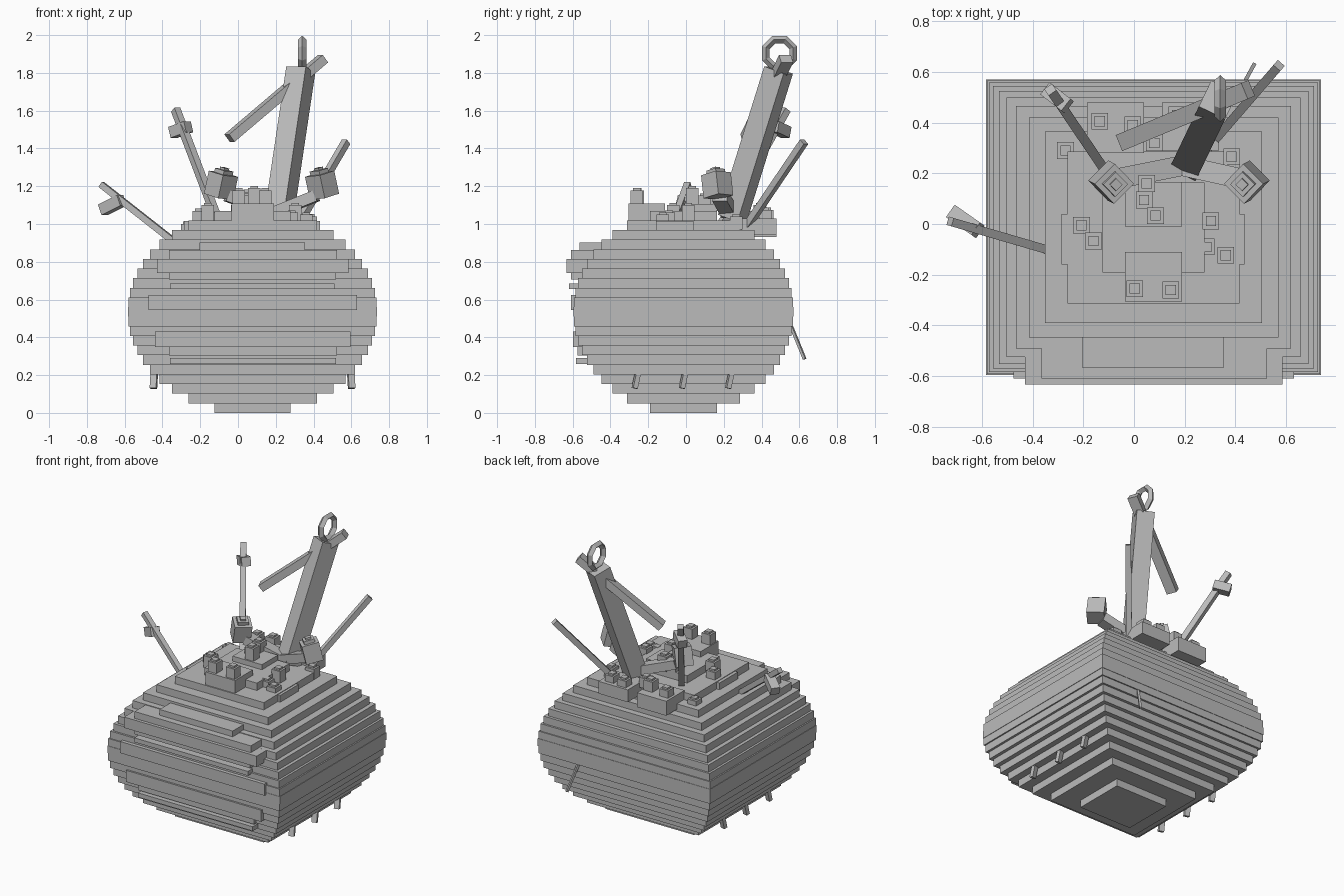
import bpy, math
from mathutils import Vector, Matrix, Euler

grey = bpy.data.materials.new("stone_grey")
grey.diffuse_color = (0.5, 0.5, 0.5, 1)


def finish(name, matrix):
    ob = bpy.context.object
    ob.name = name
    ob.matrix_world = matrix
    ob.data.materials.append(grey)
    return ob


def solid(name, centre, size, rot=None):
    bpy.ops.mesh.primitive_cube_add(size=1)
    r = rot.to_matrix().to_4x4() if rot else Matrix.Identity(4)
    return finish(name, Matrix.Translation(centre) @ r @ Matrix.Diagonal((*size, 1)))


def box(name, x0, x1, y0, y1, z0, z1):
    return solid(name, ((x0 + x1) / 2, (y0 + y1) / 2, (z0 + z1) / 2),
                 (x1 - x0, y1 - y0, z1 - z0))


def beam(name, a, b, w, d=None):
    a, b = Vector(a), Vector(b)
    v = b - a
    return solid(name, (a + b) / 2, (w, d or w, v.length), v.to_track_quat('Z', 'Y'))


def block(name, x, y, z0, z1, s=0.066):
    # small block with a stud on top
    box(name, x - s / 2, x + s / 2, y - s / 2, y + s / 2, z0, z1)
    box(name + "_stud", x - 0.02, x + 0.02, y - 0.02, y + 0.02, z1, z1 + 0.012)


# Round body of stacked square layers
CX, CY, R, N = 0.077, -0.013, 0.535, 21
for i in range(N):
    t = 2 * R / N
    k = math.sqrt(1 - (((i + 0.5) * t - R) / R) ** 2)
    box("body_layer", CX - 0.66 * k, CX + 0.66 * k, CY - 0.582 * k, CY + 0.582 * k,
        i * t, (i + 1) * t)

# Plates across the front
for x0, x1, y0, z0, z1 in (
        (-0.205, 0.355, -0.565, 0.86, 0.902), (-0.365, 0.525, -0.61, 0.815, 0.862),
        (-0.43, 0.585, -0.632, 0.74, 0.815), (-0.365, 0.52, -0.61, 0.705, 0.74),
        (-0.36, 0.51, -0.62, 0.655, 0.685), (-0.475, 0.63, -0.61, 0.545, 0.625),
        (-0.44, 0.595, -0.597, 0.35, 0.43), (-0.365, 0.525, -0.575, 0.305, 0.35),
        (-0.36, 0.52, -0.582, 0.26, 0.29)):
    box("front_plate", x0, x1, y0, -0.44, z0, z1)

# Short spikes under each side
for s in (-1, 1):
    for y in (-0.265, -0.015, 0.23):
        beam("under_spike", (CX + s * 0.525, y - 0.007, 0.13),
             (CX + s * 0.515, y + 0.03, 0.30), 0.035, 0.025)
beam("back_spike", (0.425, 0.54, 0.50), (0.473, 0.628, 0.285), 0.015)

# Raised platforms on the top
for p in ((-0.035, 0.19, -0.305, -0.11, 1.0, 1.108), (-0.035, 0.19, -0.01, 0.165, 1.0, 1.105),
          (-0.285, -0.06, -0.16, 0.04, 0.92, 1.015), (0.21, 0.435, -0.16, 0.04, 0.92, 1.015),
          (-0.185, 0.04, 0.28, 0.48, 0.93, 1.03), (0.11, 0.335, 0.29, 0.48, 0.945, 1.03)):
    box("top_platform", *p)

# Studded blocks on the top
for x, y, z0, z1 in (
        (0.003, -0.255, 1.1, 1.178), (0.145, -0.26, 1.1, 1.178),
        (0.085, 0.033, 1.1, 1.19), (0.05, 0.16, 1.07, 1.17), (0.04, 0.095, 1.07, 1.15),
        (-0.207, -0.005, 1.0, 1.07), (-0.16, -0.067, 1.0, 1.1),
        (0.303, 0.012, 1.0, 1.1), (0.362, -0.123, 1.0, 1.05), (0.285, -0.09, 1.0, 1.06),
        (-0.135, 0.405, 1.02, 1.08), (-0.005, 0.39, 1.02, 1.1), (0.08, 0.32, 1.0, 1.07),
        (0.385, 0.265, 0.97, 1.04), (0.27, 0.42, 1.02, 1.075), (0.17, 0.43, 1.02, 1.075),
        (-0.27, 0.29, 0.95, 1.0)):
    block("top_block", x, y, z0, z1)

# Leaning mast with cross arm and ring
beam("mast", (0.215, 0.245, 1.03), (0.332, 0.49, 1.815), 0.115, 0.12)
beam("mast_arm", (-0.045, 0.325, 1.455), (0.45, 0.53, 1.875), 0.068, 0.05)
bpy.ops.mesh.primitive_torus_add(major_radius=0.078, minor_radius=0.022,
                                 major_segments=8, minor_segments=4)
finish("mast_ring", Matrix.Translation((0.34, 0.495, 1.904))
       @ Matrix.Rotation(math.pi / 2, 4, 'Y') @ Matrix.Rotation(math.pi / 8, 4, 'Z'))

# Pair of lanterns on bent arms beside the mast
for s, x in ((-1, -0.09), (1, 0.445)):
    beam("lantern_arm", (0.19, 0.23, 1.06), (x - s * 0.03, 0.18, 1.15), 0.08, 0.06)
    rot = Euler((math.radians(8), math.radians(-s * 14), math.radians(45)), 'XYZ')
    rot = (Euler((math.radians(6), math.radians(s * -12), 0)).to_quaternion()
           @ Euler((0, 0, math.pi / 4)).to_quaternion())
    up = rot @ Vector((0, 0, 1))
    c = Vector((x, 0.165, 1.205))
    solid("lantern", c, (0.112, 0.112, 0.125), rot)
    solid("lantern_cap", c + up * 0.073, (0.07, 0.07, 0.022), rot)
    solid("lantern_tip", c + up * 0.088, (0.035, 0.035, 0.016), rot)

# Thin poles, two of them with hammer heads
beam("right_pole", (0.30, 0.31, 0.97), (0.572, 0.625, 1.435), 0.036)
beam("left_pole", (-0.10, 0.19, 1.0), (-0.33, 0.53, 1.605), 0.038)
beam("left_pole_head", (-0.345, 0.53, 1.485), (-0.262, 0.465, 1.515), 0.06)
beam("side_pole", (-0.33, -0.105, 0.90), (-0.725, 0.01, 1.21), 0.034)
beam("side_pole_head", (-0.715, 0.045, 1.075), (-0.615, -0.025, 1.125), 0.06)
